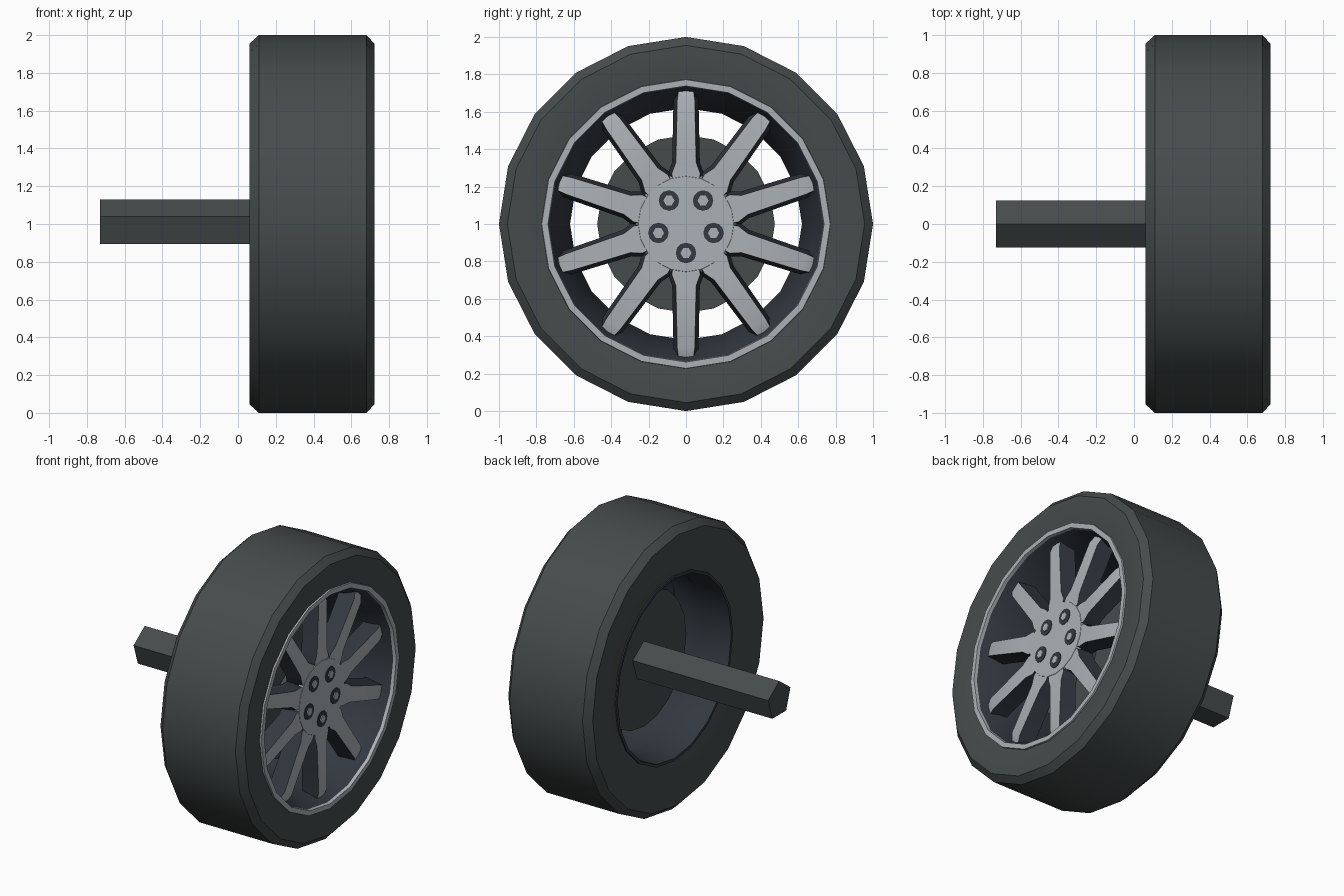
import bpy, bmesh, math
from mathutils import Matrix, Vector

if "Cube" in bpy.data.objects:
    bpy.data.objects.remove(bpy.data.objects["Cube"])

CENTRE = Vector((0, 0, 1))   # wheel axis runs along x through this point


def material(name, rgb):
    m = bpy.data.materials.new(name)
    m.diffuse_color = (*rgb, 1)
    m.use_nodes = True
    m.node_tree.nodes["Principled BSDF"].inputs["Base Color"].default_value = m.diffuse_color
    return m


RUBBER = material("dark grey", (0.060, 0.071, 0.071))
BARREL = material("dark blue grey", (0.033, 0.041, 0.053))
ALLOY = material("light alloy grey", (0.41, 0.44, 0.465))


def finish(name, bm, mats, rule=None):
    bmesh.ops.recalc_face_normals(bm, faces=bm.faces)
    if rule:
        for f in bm.faces:
            f.material_index = rule(f)
    me = bpy.data.meshes.new(name)
    bm.to_mesh(me)
    bm.free()
    ob = bpy.data.objects.new(name, me)
    bpy.context.collection.objects.link(ob)
    for m in mats:
        me.materials.append(m)
    return ob


def lathe(name, profile, mats, sides=20, start=0.0, rule=None, closed=True,
          caps=False, offset=(0, 0)):
    """Spin (x, radius) points around the wheel axis."""
    bm = bmesh.new()
    rings = []
    for x, r in profile:
        ring = []
        for i in range(sides):
            a = start + math.tau * i / sides
            ring.append(bm.verts.new((x, offset[0] + r * math.cos(a),
                                      CENTRE.z + offset[1] + r * math.sin(a))))
        rings.append(ring)
    n = len(rings)
    for k in range(n if closed else n - 1):
        a, b = rings[k], rings[(k + 1) % n]
        for i in range(sides):
            j = (i + 1) % sides
            bm.faces.new((a[i], a[j], b[j], b[i]))
    if caps:
        bm.faces.new(rings[0])
        bm.faces.new(rings[-1])
    return finish(name, bm, mats, rule)


def drum(name, x0, x1, r, mat, **kw):
    return lathe(name, [(x0, r), (x1, r)], [mat], closed=False, caps=True, **kw)


# tyre with chamfered shoulders
lathe("tyre", [(0.71, 0.77), (0.722, 0.86), (0.722, 0.955), (0.68, 1.0),
               (0.11, 1.0), (0.062, 0.955), (0.062, 0.86), (0.10, 0.65),
               (0.16, 0.65), (0.60, 0.75)], [RUBBER])

# rim lip and barrel
lathe("rim_lip", [(0.70, 0.775), (0.722, 0.772), (0.722, 0.738), (0.70, 0.735)],
      [ALLOY])
lathe("rim_barrel", [(0.705, 0.74), (0.60, 0.69), (0.30, 0.62), (0.09, 0.635),
                     (0.09, 0.655), (0.30, 0.66), (0.60, 0.76), (0.705, 0.76)],
      [BARREL])


# ten tapered spokes: alloy on the outward face, dark on the sides
def spokes():
    bm = bmesh.new()
    stations = [(0.18, 0.062, 0.655), (0.27, 0.076, 0.655), (0.33, 0.054, 0.657),
                (0.66, 0.047, 0.665), (0.715, 0.040, 0.645)]
    for k in range(10):
        rot = Matrix.Rotation(k * math.tau / 10, 3, 'X')
        rows = []
        for r, w, x in stations:
            pts = [(x, -w, r), (x, w, r), (0.55, w + 0.02, r), (0.55, -w - 0.02, r)]
            rows.append([bm.verts.new(rot @ Vector(p) + CENTRE) for p in pts])
        for a, b in zip(rows, rows[1:]):
            for i in range(4):
                j = (i + 1) % 4
                bm.faces.new((a[i], a[j], b[j], b[i]))
        bm.faces.new(rows[0])
        bm.faces.new(rows[-1])
    return finish("spokes", bm, [ALLOY, BARREL],
                  lambda f: 0 if f.normal.x > 0.6 else 1)


spokes()

# hub plate
lathe("hub", [(0.54, 0.27), (0.63, 0.27), (0.657, 0.255)], [ALLOY, BARREL],
      closed=False, caps=True, rule=lambda f: 0 if f.normal.x > 0.3 else 1)

# five lug recesses with nuts
for k in range(5):
    a = -math.pi / 2 + k * math.tau / 5
    pos = (0.155 * math.cos(a), 0.155 * math.sin(a))
    drum(f"lug_recess_{k + 1}", 0.655, 0.661, 0.055, BARREL, sides=12, offset=pos)
    drum(f"lug_nut_{k + 1}", 0.655, 0.668, 0.03, ALLOY, sides=6, offset=pos)

# brake disc and five-sided axle
drum("brake_disc", 0.33, 0.40, 0.475, RUBBER)
drum("axle", -0.73, 0.55, 0.131, RUBBER, sides=5, start=math.pi / 2)

# smooth the shallow angles
bpy.ops.object.select_all(action='SELECT')
bpy.context.view_layer.objects.active = bpy.data.objects["tyre"]
bpy.ops.object.shade_smooth_by_angle(angle=math.radians(35))
